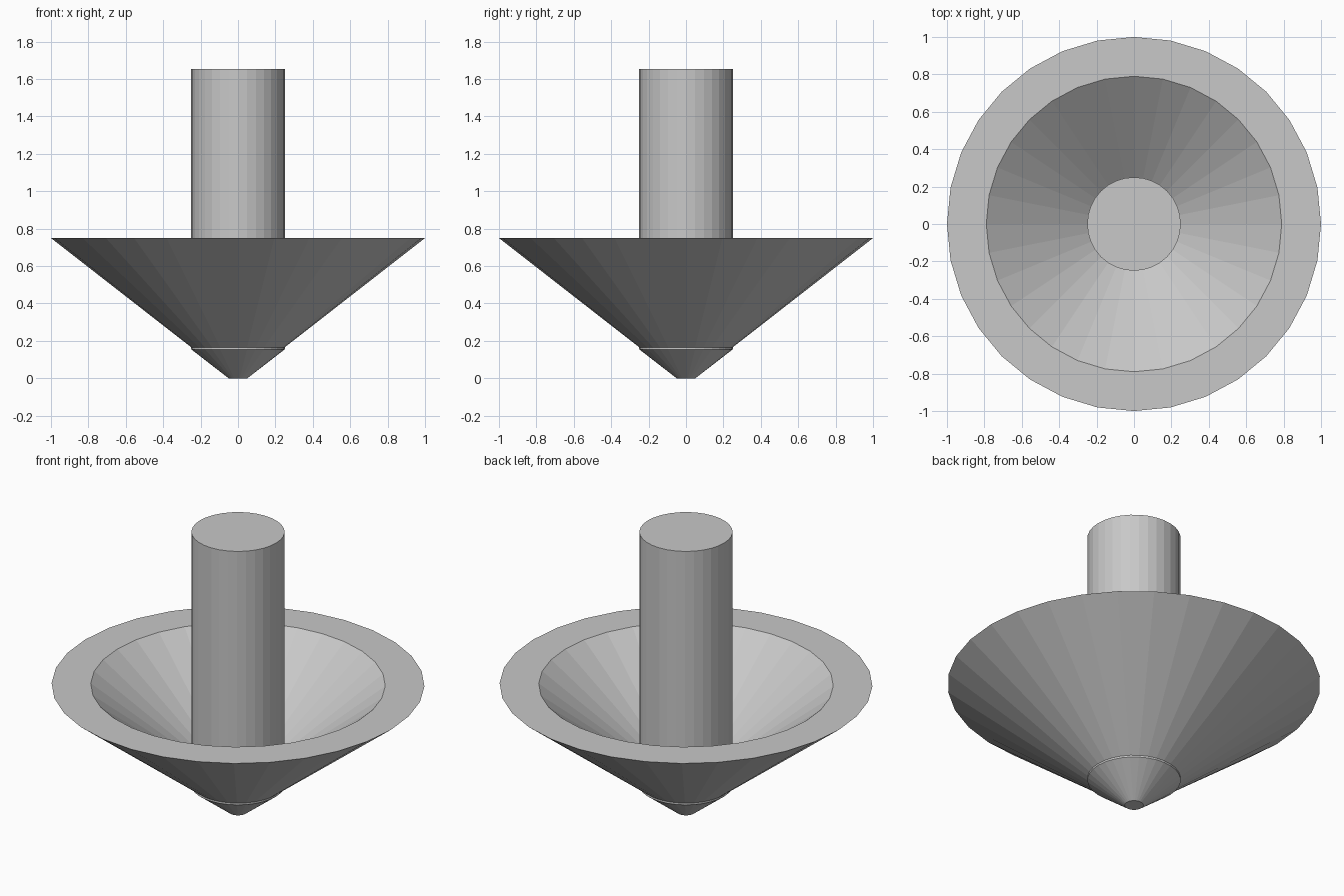
import bpy
import math

cube = bpy.data.objects.get("Cube")
if cube:
    bpy.data.objects.remove(cube, do_unlink=True)

SIDES = 32

grey = bpy.data.materials.new("light_grey")
grey.use_nodes = True
GREY = (0.58, 0.58, 0.58, 1)
grey.diffuse_color = GREY
grey.node_tree.nodes["Principled BSDF"].inputs["Base Color"].default_value = GREY


def lathe(name, profile, closed):
    """Spin (radius, z) points, listed bottom to top on the outside, about z."""
    verts = [(r * math.cos(a), r * math.sin(a), z)
             for r, z in profile
             for a in (2 * math.pi * i / SIDES for i in range(SIDES))]
    rows = len(profile)
    faces = []
    for j in range(rows if closed else rows - 1):
        low, high = j * SIDES, (j + 1) % rows * SIDES
        for i in range(SIDES):
            n = (i + 1) % SIDES
            faces.append((low + i, low + n, high + n, high + i))
    if not closed:
        faces.append(tuple(reversed(range(SIDES))))
        faces.append(tuple(range((rows - 1) * SIDES, rows * SIDES)))
    mesh = bpy.data.meshes.new(name)
    mesh.from_pydata(verts, [], faces)
    mesh.materials.append(grey)
    obj = bpy.data.objects.new(name, mesh)
    bpy.context.collection.objects.link(obj)
    return obj


# Shaft with a blunt conical tip
lathe("shaft", [(0.05, 0), (0.25, 0.155), (0.25, 1.655)], closed=False)

# Hollow conical flange with a flat rim, wrapped around the shaft
lathe("conical_flange", [(0.249, 0.165), (1, 0.75), (0.79, 0.75), (0.249, 0.33)],
      closed=True)
